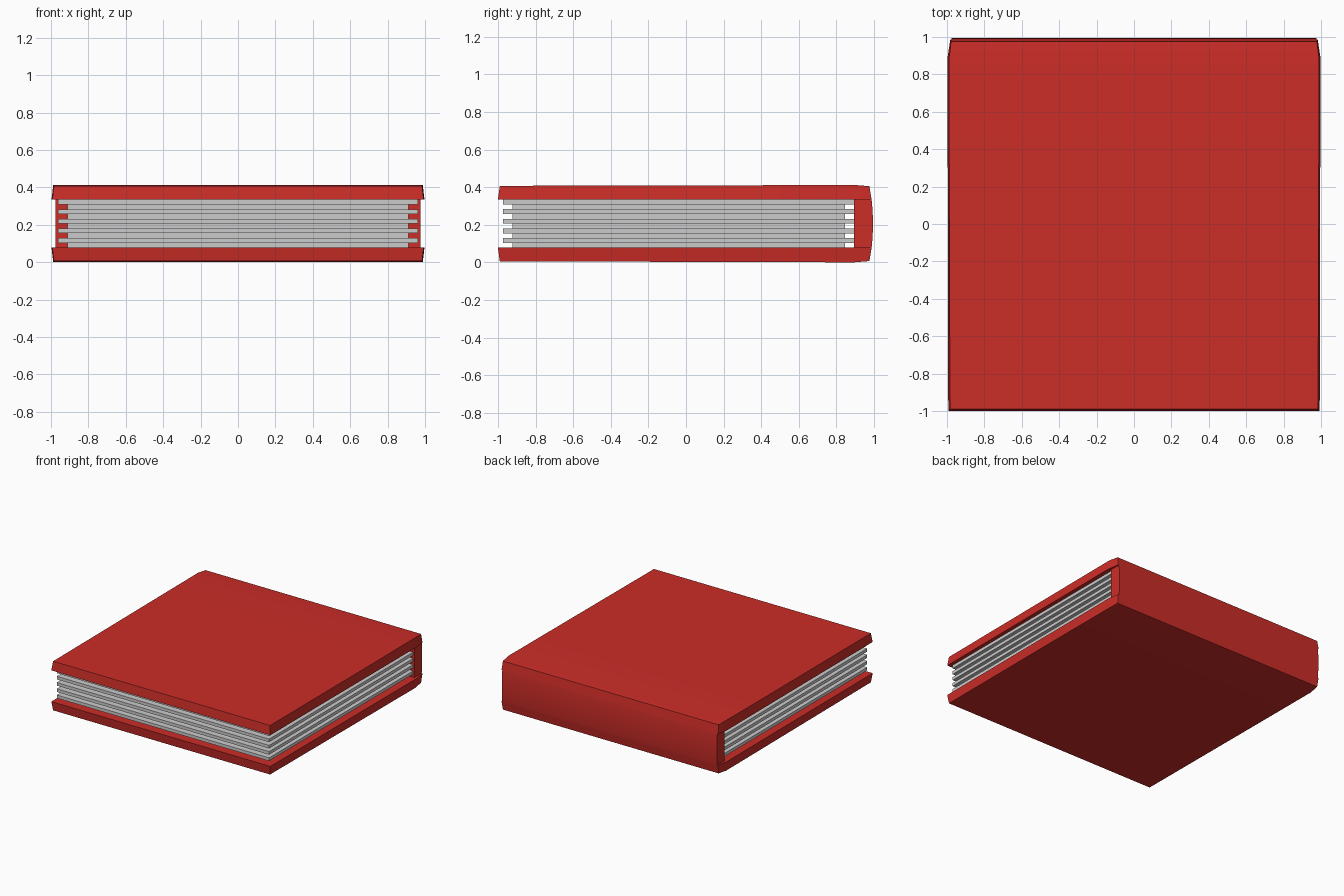
import bpy, bmesh, math

if "Cube" in bpy.data.objects:
    bpy.data.objects.remove(bpy.data.objects["Cube"])

MID = 0.206          # half height of the closed book
GAP = 0.128          # half height of the page block

red = bpy.data.materials.new("red_cloth")
red.diffuse_color = (0.60, 0.026, 0.021, 1)
red.use_nodes = True
red.node_tree.nodes["Principled BSDF"].inputs["Base Color"].default_value = red.diffuse_color


def loft(name, rings, material=None, angle=20):
    """Skin equal-length rings of points and cap both ends."""
    bm = bmesh.new()
    rows = [[bm.verts.new(p) for p in ring] for ring in rings]
    n = len(rows[0])
    for a, b in zip(rows, rows[1:]):
        for i in range(n):
            j = (i + 1) % n
            bm.faces.new((a[i], a[j], b[j], b[i]))
    bm.faces.new(rows[0])
    bm.faces.new(rows[-1])
    bmesh.ops.recalc_face_normals(bm, faces=bm.faces)
    mesh = bpy.data.meshes.new(name)
    bm.to_mesh(mesh)
    bm.free()
    ob = bpy.data.objects.new(name, mesh)
    bpy.context.collection.objects.link(ob)
    if material:
        mesh.materials.append(material)
    bpy.ops.object.select_all(action='DESELECT')
    ob.select_set(True)
    bpy.context.view_layer.objects.active = ob
    bpy.ops.object.shade_smooth_by_angle(angle=math.radians(angle))
    return ob


# Covers: cross-sections along y (y inner, y outer, x inner, x outer, outer height)
sections = [
    (-1.0, -0.99, 0.993, 0.984, 0.201),
    (0.40, 0.40, 0.996, 0.988, 0.204),
    (0.89, 0.89, 0.997, 0.988, 0.206),
    (0.987, 0.975, 0.982, 0.978, 0.199),
]
for name, s in (("top_cover", 1), ("bottom_cover", -1)):
    loft(name, [[(-xi, yi, MID + s * GAP), (xi, yi, MID + s * GAP),
                 (xo, yo, MID + s * h), (-xo, yo, MID + s * h)]
                for yi, yo, xi, xo, h in sections], red)

# Spine: flat inside, gently bowed outside
N = 8
bow = [(0.994 - 0.007 * t * t, MID + GAP * t)
       for t in (-1 + 2 * i / N for i in range(N + 1))]
profile = [(0.893, MID - GAP)] + bow + [(0.893, MID + GAP)]
loft("spine", [[(x, y, z) for y, z in profile] for x in (-0.975, 0.975)], red)

# Pages: one stepped stack of alternating full and recessed leaves
LAYERS = 10
step = 2 * GAP / LAYERS
rings = []
for i in range(LAYERS):
    x, y0, y1 = (0.912, -0.922, 0.846) if i % 2 == 0 else (0.963, -0.972, 0.893)
    for z in (MID - GAP + i * step, MID - GAP + (i + 1) * step):
        rings.append([(-x, y0, z), (x, y0, z), (x, y1, z), (-x, y1, z)])
loft("pages", rings)
